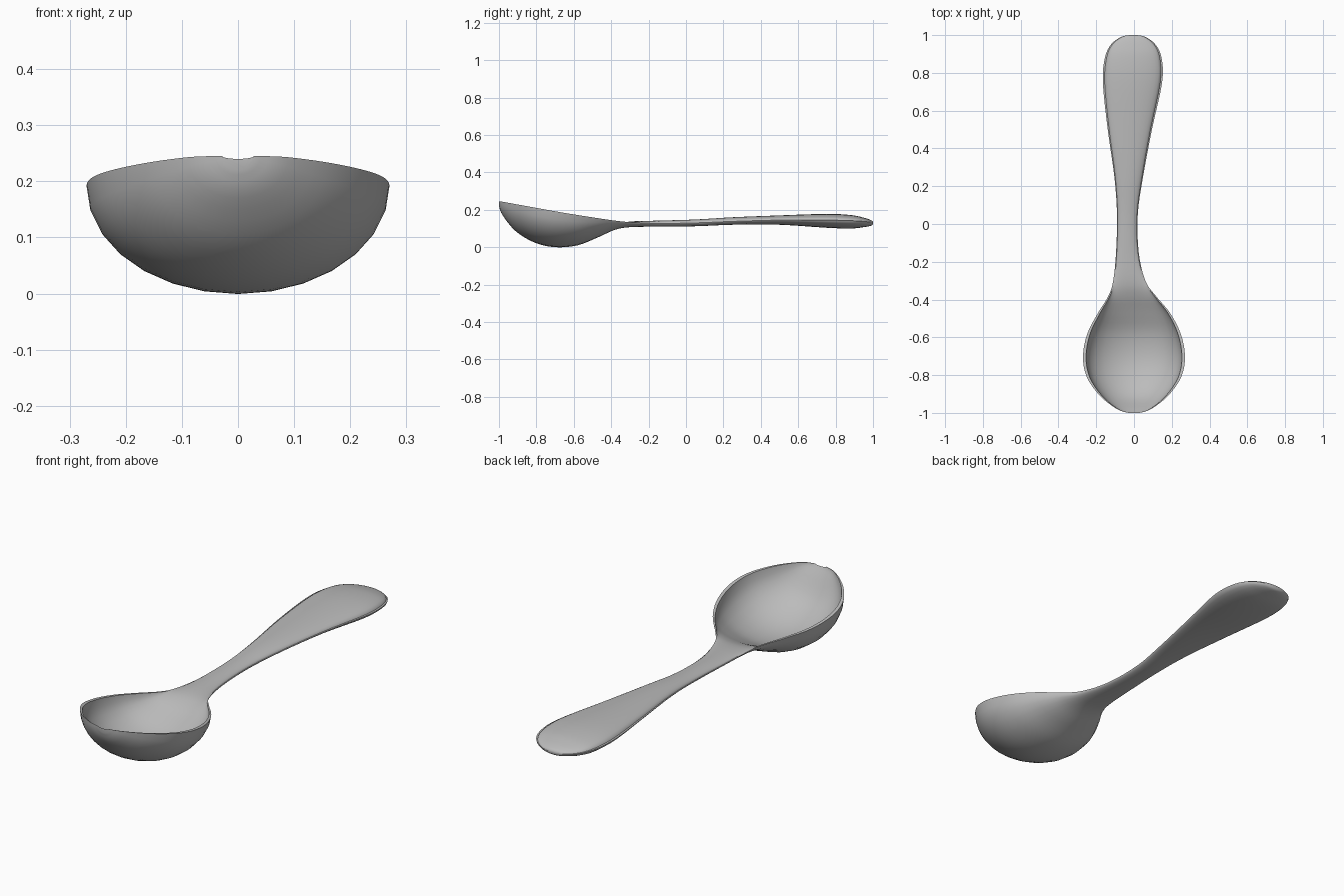
import bpy
import bmesh
import math

cube = bpy.data.objects.get("Cube")
if cube:
    bpy.data.objects.remove(cube, do_unlink=True)

SUBSTEPS = 4   # rings between two stations
ARC = 14       # segments across each side of a ring
LIP = 0.94     # inner width as a share of the outer width

# Stations along the spoon: y, centre x, half width, edge z, underside z, upper middle z
stations = [
    (-1.0, 0, 0.03, 0.245, 0.22, 0.24),
    (-0.98, 0, 0.09, 0.243, 0.17, 0.21),
    (-0.91, 0, 0.18, 0.23, 0.085, 0.11),
    (-0.81, 0, 0.25, 0.212, 0.025, 0.05),
    (-0.7, 0, 0.27, 0.192, 0, 0.025),
    (-0.58, 0, 0.247, 0.172, 0.01, 0.035),
    (-0.47, 0, 0.19, 0.155, 0.053, 0.078),
    (-0.38, -0.01, 0.125, 0.142, 0.093, 0.118),
    (-0.3, -0.025, 0.085, 0.134, 0.107, 0.137),
    (-0.15, -0.035, 0.06, 0.127, 0.11, 0.142),
    (0.05, -0.035, 0.055, 0.13, 0.112, 0.148),
    (0.25, -0.028, 0.076, 0.138, 0.12, 0.16),
    (0.5, -0.022, 0.117, 0.145, 0.12, 0.17),
    (0.75, -0.008, 0.157, 0.145, 0.104, 0.178),
    (0.88, -0.004, 0.15, 0.142, 0.1, 0.172),
    (0.95, -0.004, 0.118, 0.138, 0.107, 0.158),
    (0.99, -0.004, 0.065, 0.133, 0.115, 0.144),
    (1.0, -0.004, 0.02, 0.13, 0.124, 0.134),
]


def blend(a, b, c, d, t):
    """Smooth curve from b to c."""
    return b + 0.5 * t * (c - a + t * (2 * a - 5 * b + 4 * c - d + t * (3 * (b - c) + d - a)))


def smooth_stations(points):
    padded = [points[0], *points, points[-1]]
    for i in range(len(points) - 1):
        for step in range(SUBSTEPS):
            yield [blend(*vals, step / SUBSTEPS) for vals in zip(*padded[i:i + 4])]
    yield points[-1]


def ring(bm, station):
    """Closed cross-section: rounded underside, then hollow or arched upper side."""
    y, cx, width, edge, under, upper = station
    verts = []
    for side, reach, target in ((-1, width, under), (1, width * LIP, upper)):
        for k in range(ARC + 1):
            a = math.pi * k / ARC
            x = cx + side * reach * math.cos(a)
            z = edge + (target - edge) * math.sin(a)
            verts.append(bm.verts.new((x, y, z)))
    return verts


# Spoon body lofted through all rings
bm = bmesh.new()
rings = [ring(bm, s) for s in smooth_stations(stations)]
for near, far in zip(rings, rings[1:]):
    for k in range(len(near)):
        n = (k + 1) % len(near)
        bm.faces.new((near[k], near[n], far[n], far[k]))

# Close both tips
bm.faces.new(rings[0])
bm.faces.new(rings[-1])
bmesh.ops.recalc_face_normals(bm, faces=bm.faces)

mesh = bpy.data.meshes.new("spoon")
bm.to_mesh(mesh)
bm.free()
spoon = bpy.data.objects.new("spoon", mesh)
bpy.context.collection.objects.link(spoon)

# Plain grey
grey = bpy.data.materials.new("grey")
grey.use_nodes = True
colour = (0.5, 0.5, 0.5, 1)
grey.diffuse_color = colour
grey.node_tree.nodes["Principled BSDF"].inputs["Base Color"].default_value = colour
mesh.materials.append(grey)

# Smooth surface with a crisp bowl lip
bpy.ops.object.select_all(action="DESELECT")
spoon.select_set(True)
bpy.context.view_layer.objects.active = spoon
bpy.ops.object.shade_smooth_by_angle(angle=math.radians(45))
